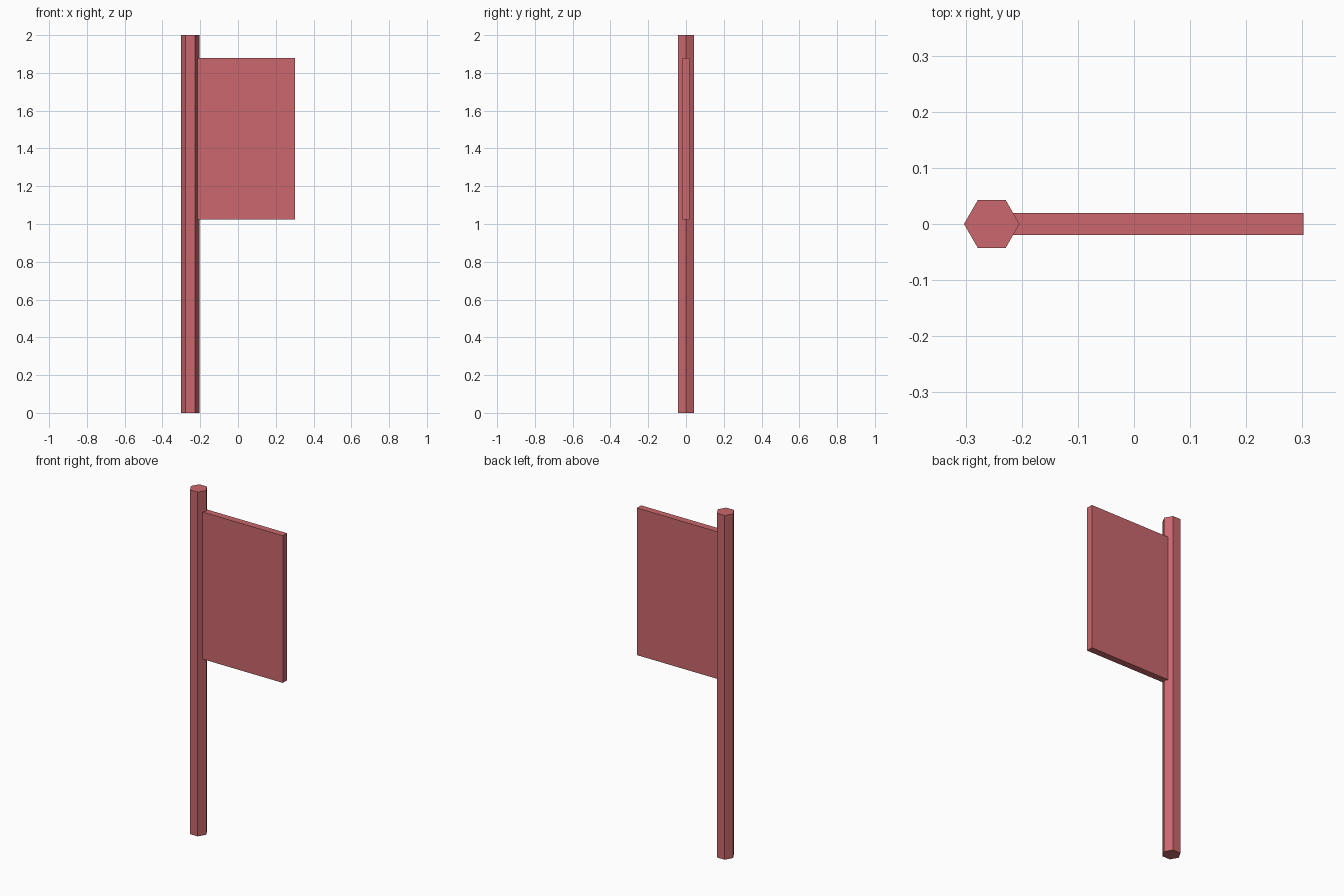
import bpy

if "Cube" in bpy.data.objects:
    bpy.data.objects.remove(bpy.data.objects["Cube"])

red = bpy.data.materials.new("painted_red")
red.diffuse_color = (0.60, 0.14, 0.155, 1.0)
red.use_nodes = True
red.node_tree.nodes["Principled BSDF"].inputs["Base Color"].default_value = red.diffuse_color


def finish(name):
    obj = bpy.context.object
    obj.name = name
    bpy.ops.object.transform_apply(location=False, rotation=True, scale=True)
    obj.data.materials.append(red)
    return obj


def box(name, x0, x1, y0, y1, z0, z1):
    bpy.ops.mesh.primitive_cube_add(
        size=1, location=((x0 + x1) / 2, (y0 + y1) / 2, (z0 + z1) / 2))
    bpy.context.object.scale = (x1 - x0, y1 - y0, z1 - z0)
    return finish(name)


# Hexagonal post, corners pointing along x
bpy.ops.mesh.primitive_cylinder_add(
    vertices=6, radius=0.0495, depth=2, location=(-0.2535, 0, 1),
    rotation=(0, 0, 0.5235988))
finish("post")

# Flat sign panel, its inner edge let slightly into the post
box("sign_panel", -0.218, 0.302, -0.0195, 0.0195, 1.025, 1.88)
